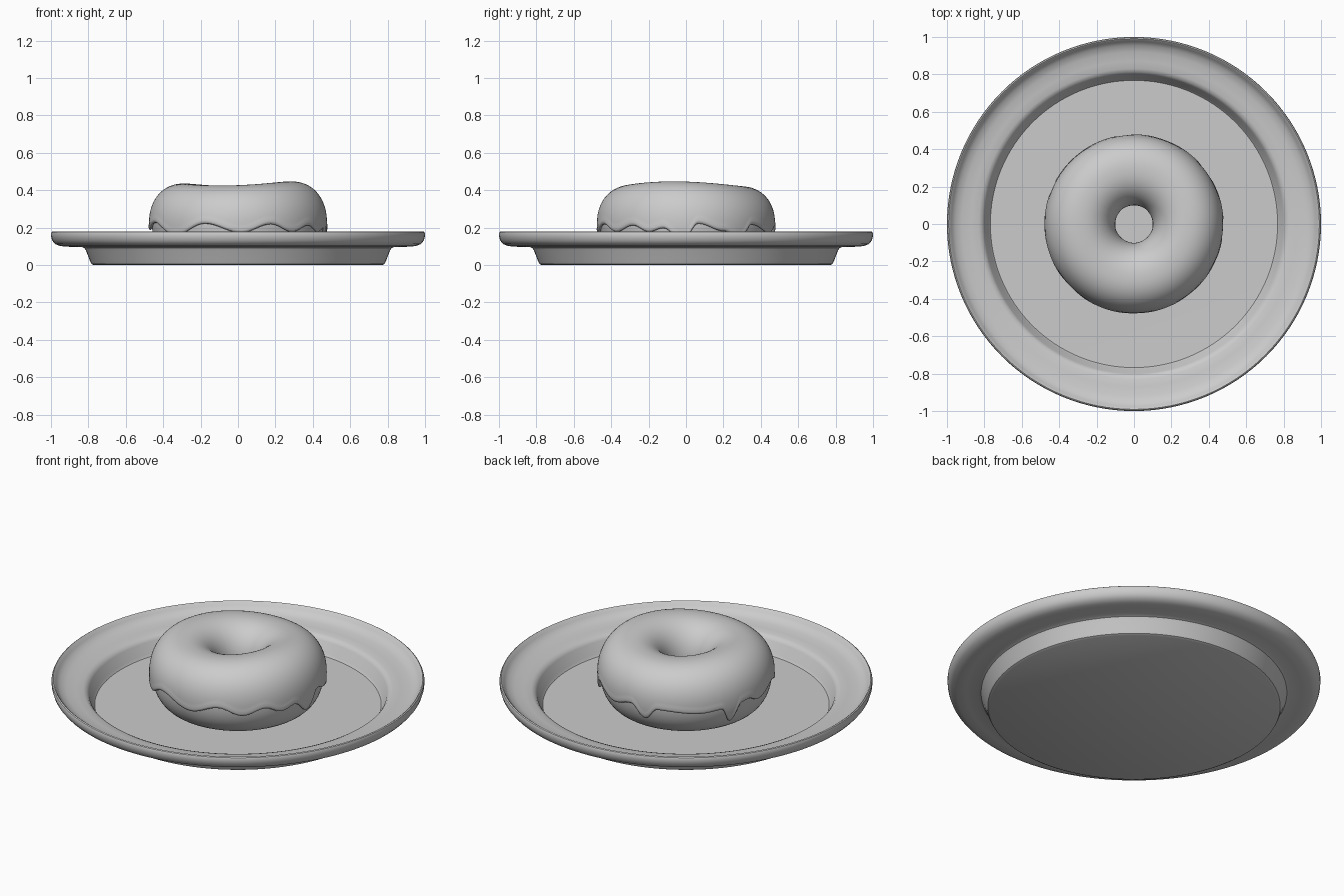
import bpy
import math

if "Cube" in bpy.data.objects:
    bpy.data.objects.remove(bpy.data.objects["Cube"])

grey = bpy.data.materials.new("plain_grey")
grey.diffuse_color = (0.6, 0.6, 0.6, 1)
grey.use_nodes = True
grey.node_tree.nodes["Principled BSDF"].inputs["Base Color"].default_value = grey.diffuse_color


def mesh_object(name, verts, faces, angle):
    mesh = bpy.data.meshes.new(name)
    mesh.from_pydata(verts, [], faces)
    mesh.materials.append(grey)
    obj = bpy.data.objects.new(name, mesh)
    bpy.context.collection.objects.link(obj)
    bpy.ops.object.select_all(action='DESELECT')
    obj.select_set(True)
    bpy.context.view_layer.objects.active = obj
    bpy.ops.object.mode_set(mode='EDIT')
    bpy.ops.mesh.select_all(action='SELECT')
    bpy.ops.mesh.remove_doubles(threshold=0.00001)
    bpy.ops.mesh.normals_make_consistent(inside=False)
    bpy.ops.object.mode_set(mode='OBJECT')
    bpy.ops.object.shade_smooth_by_angle(angle=math.radians(angle))
    return obj


def revolve(name, section, steps, closed, angle=40):
    """Sweep section(a) -> [(radius, z), ...] around the z axis."""
    verts = []
    for i in range(steps):
        a = 2 * math.pi * i / steps
        verts += [(r * math.cos(a), r * math.sin(a), z) for r, z in section(a)]
    n = len(verts) // steps
    faces = []
    for i in range(steps):
        k = (i + 1) % steps
        for j in range(n if closed else n - 1):
            m = (j + 1) % n
            faces.append((i * n + j, k * n + j, k * n + m, i * n + m))
    return mesh_object(name, verts, faces, angle)


# Plate: foot, flared wall, rounded rim with raised lip, recessed floor
plate_profile = [
    (0, 0), (0.772, 0), (0.784, 0.006), (0.79, 0.018), (0.812, 0.075), (0.82, 0.09),
    (0.835, 0.096), (0.90, 0.097), (0.95, 0.101), (0.978, 0.112), (0.993, 0.13),
    (0.999, 0.15), (1.0, 0.168), (0.997, 0.176), (0.991, 0.18), (0.985, 0.176),
    (0.975, 0.16), (0.955, 0.142), (0.92, 0.13), (0.87, 0.124), (0.83, 0.12),
    (0.812, 0.113), (0.80, 0.098), (0.778, 0.04), (0.768, 0.027), (0, 0.025)]
revolve("plate", lambda a: plate_profile, 128, False, 35)

# Ring cake and icing share a slightly uneven ring shape
RING, MID = 0.288, 0.22


def top_wave(a):
    return 0.006 * math.cos(a + 0.52) + 0.009 * math.cos(2 * a + 0.35)


def ring_point(a, t, grow):
    c, s = math.cos(t), math.sin(t)
    k = (abs(c) ** 2.2 + abs(s) ** 2.2) ** (-1 / 2.2)
    z = MID + (0.196 + grow) * k * s + max(0, s) * top_wave(a)
    return RING + (0.172 + grow) * k * c, z


revolve("ring_cake",
        lambda a: [ring_point(a, 2 * math.pi * j / 48, 0) for j in range(48)],
        128, True, 60)

# Height of the dripping icing edge, by angle in degrees
drips = [(-180, 0.19), (-160, 0.23), (-135, 0.16), (-112, 0.225), (-88, 0.175),
         (-68, 0.222), (-52, 0.18), (-37, 0.215), (-25, 0.18), (-15, 0.20),
         (-2, 0.13), (8, 0.225), (25, 0.185), (38, 0.145), (48, 0.22), (70, 0.175),
         (87, 0.21), (97, 0.14), (106, 0.205), (135, 0.19), (149, 0.20),
         (156, 0.115), (164, 0.215), (170, 0.22), (180, 0.19)]


def edge_height(a):
    d = (math.degrees(a) + 180) % 360 - 180
    for (d0, z0), (d1, z1) in zip(drips, drips[1:]):
        if d0 <= d <= d1:
            f = (1 - math.cos(math.pi * (d - d0) / (d1 - d0))) / 2
            return z0 + (z1 - z0) * f
    return drips[0][1]


def icing_section(a):
    t0 = math.asin((edge_height(a) - MID) / 0.212)
    t1 = math.pi + 0.15 * math.sin(5 * a)
    pts = [ring_point(a, t0 + 0.05, -0.004)]
    # Rounded, slightly swollen outer edge
    for dt, grow in ((0.0, 0.002), (-0.02, 0.009), (0.0, 0.016), (0.06, 0.019)):
        pts.append(ring_point(a, t0 + dt, grow))
    # Over the top and down into the hole
    for j in range(37):
        t = t0 + 0.14 + (t1 - t0 - 0.14) * j / 36
        pts.append(ring_point(a, t, 0.016))
    pts += [ring_point(a, t1 + 0.04, 0.009), ring_point(a, t1, -0.004)]
    return pts


revolve("icing", icing_section, 360, True, 60)
